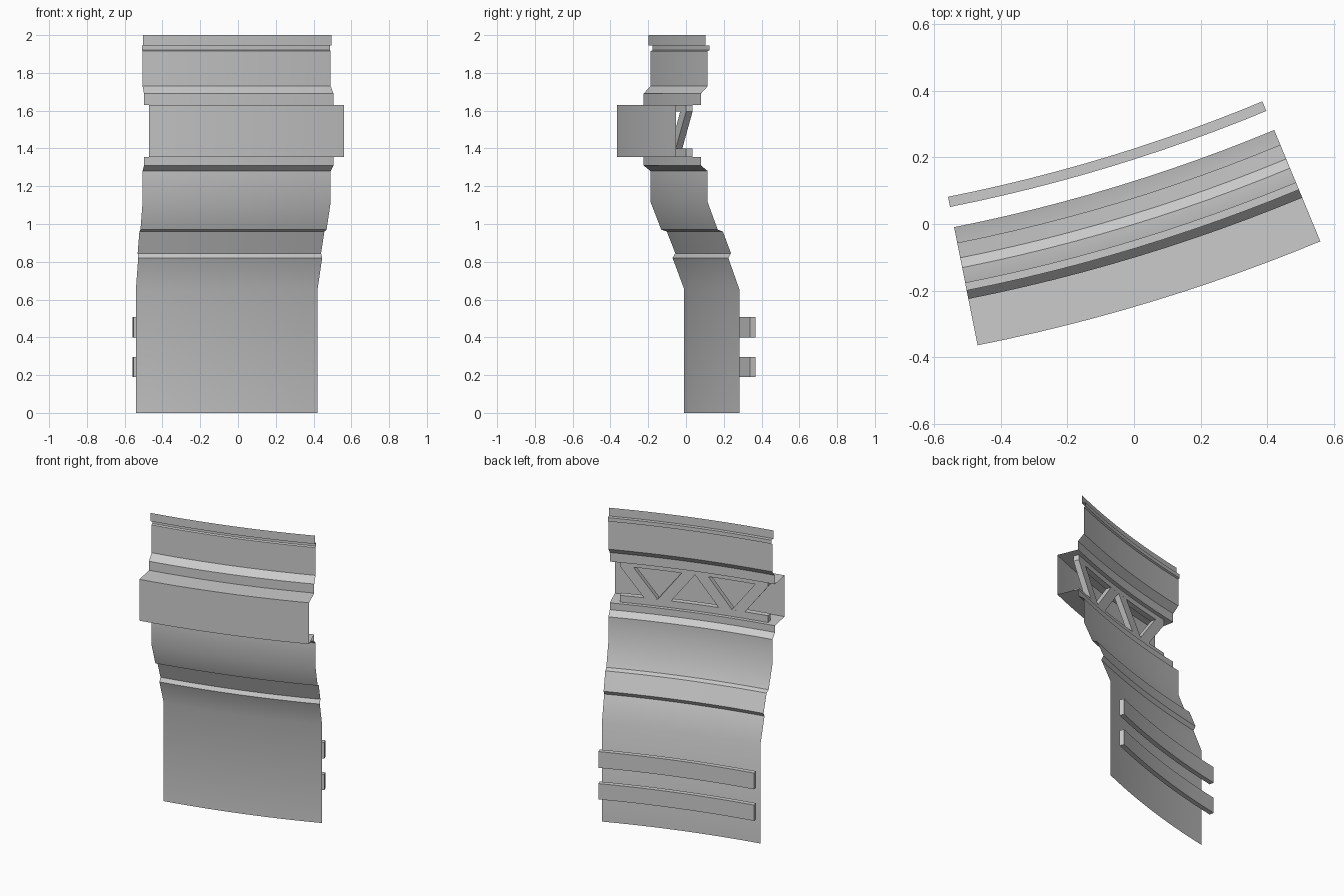
import bpy, bmesh, math

if "Cube" in bpy.data.objects:
    bpy.data.objects.remove(bpy.data.objects["Cube"])

# The wall is a 1/32 slice of a large ring: arc centre and end angles
CX, CY = -1.541, 5.02
A0, A1 = math.radians(11.25), math.radians(22.5)
SEG = 12


def ring_point(a, r, z):
    return (CX + r * math.sin(a), CY - r * math.cos(a), z)


def make_object(name, bm):
    mesh = bpy.data.meshes.new(name)
    bm.to_mesh(mesh)
    bm.free()
    ob = bpy.data.objects.new(name, mesh)
    bpy.context.collection.objects.link(ob)
    bpy.ops.object.select_all(action='DESELECT')
    ob.select_set(True)
    bpy.context.view_layer.objects.active = ob
    bpy.ops.object.shade_smooth_by_angle(angle=math.radians(30))
    return ob


def sheet(name, profile):
    """Sweep an open (radius, z) profile along the arc."""
    bm = bmesh.new()
    rows = [[bm.verts.new(ring_point(A0 + (A1 - A0) * i / SEG, r, z))
             for i in range(SEG + 1)] for r, z in profile]
    for lo, hi in zip(rows, rows[1:]):
        for i in range(SEG):
            bm.faces.new((lo[i], lo[i + 1], hi[i + 1], hi[i]))
    return make_object(name, bm)


def add_block(bm, bottom, top, z0, z1, r0, r1, a0=A0, a1=A1, n=SEG):
    """Curved solid; bottom/top are (start, end) fractions of the arc."""
    loops = []
    for i in range(n + 1):
        t = i / n
        fb = bottom[0] + (bottom[1] - bottom[0]) * t
        ft = top[0] + (top[1] - top[0]) * t
        ab, at = a0 + (a1 - a0) * fb, a0 + (a1 - a0) * ft
        loops.append([bm.verts.new(p) for p in (
            ring_point(ab, r0, z0), ring_point(ab, r1, z0),
            ring_point(at, r1, z1), ring_point(at, r0, z1))])
    faces = [bm.faces.new(loops[0]), bm.faces.new(loops[-1][::-1])]
    for p, q in zip(loops, loops[1:]):
        for k in range(4):
            m = (k + 1) % 4
            faces.append(bm.faces.new((p[k], q[k], q[m], p[m])))
    bmesh.ops.recalc_face_normals(bm, faces=faces)


# Main wall skin with its steps, projecting band and top rim
sheet("wall_panel", [
    (5.128, 0), (5.128, 0.655), (5.191, 0.82), (5.176, 0.845),
    (5.222, 0.96), (5.252, 0.97), (5.309, 1.115), (5.309, 1.28),
    (5.348, 1.31), (5.348, 1.355), (5.49, 1.355), (5.49, 1.63),
    (5.348, 1.63), (5.348, 1.69), (5.309, 1.73), (5.309, 1.915),
    (5.298, 1.92), (5.298, 1.945), (5.322, 1.945), (5.322, 2.0)])

# Two rails behind the lower wall
for name, z0, z1 in (("lower_rail", 0.19, 0.295), ("upper_rail", 0.40, 0.508)):
    bm = bmesh.new()
    add_block(bm, (0, 1), (0, 1), z0, z1, 5.035, 5.066)
    make_object(name, bm)

# Truss inside the projecting band: two chords and W-shaped struts
INSET = math.radians(0.6)
span = dict(r0=5.373, r1=5.41, a0=A0 + INSET, a1=A1 - INSET)
bm = bmesh.new()
add_block(bm, (0, 1), (0, 1), 1.355, 1.40, **span)
add_block(bm, (0, 1), (0, 1), 1.595, 1.63, **span)
for base in (0, 0.5):
    add_block(bm, (base + 0.16, base + 0.25), (base, base + 0.09),
              1.40, 1.595, n=2, **span)
    add_block(bm, (base + 0.25, base + 0.34), (base + 0.41, base + 0.5),
              1.40, 1.595, n=2, **span)
make_object("band_truss", bm)
